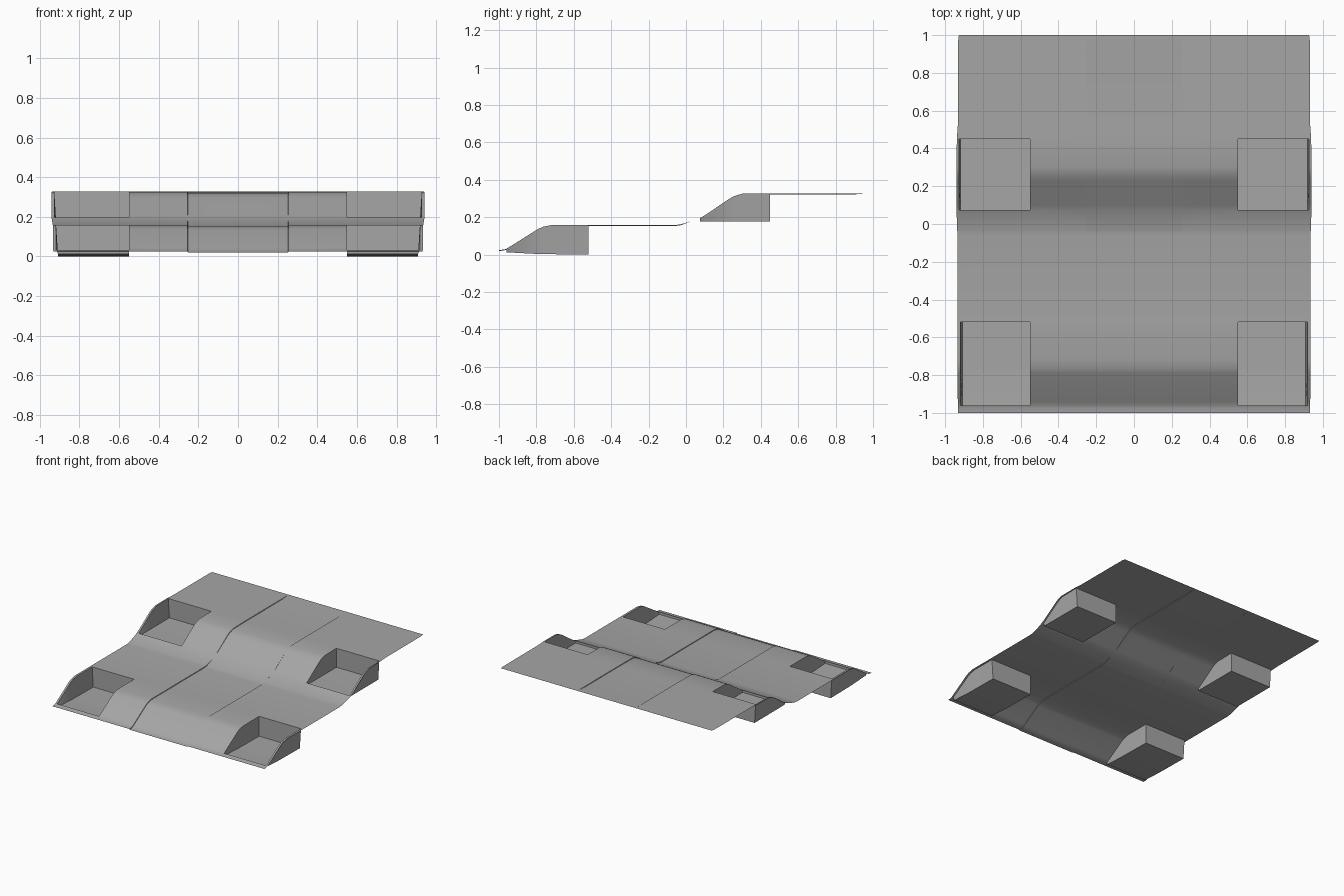
import bpy
import bmesh

cube = bpy.data.objects.get("Cube")
if cube:
    bpy.data.objects.remove(cube)

grey = bpy.data.materials.new("mid_grey")
grey.use_nodes = True
COLOUR = (0.38, 0.38, 0.38, 1)
grey.diffuse_color = COLOUR
grey.node_tree.nodes["Principled BSDF"].inputs["Base Color"].default_value = COLOUR

# Side profile of the sheet: y, z, half width
PROFILE = [
    (-1.0, 0.025, 0.932), (-0.975, 0.027, 0.932), (-0.96, 0.032, 0.933),
    (-0.94, 0.044, 0.933), (-0.79, 0.138, 0.934), (-0.765, 0.149, 0.934),
    (-0.72, 0.158, 0.935), (-0.52, 0.158, 0.935), (-0.06, 0.158, 0.935),
    (-0.03, 0.162, 0.936), (0.03, 0.179, 0.938), (0.075, 0.196, 0.941),
    (0.10, 0.210, 0.941), (0.23, 0.298, 0.941), (0.26, 0.314, 0.941),
    (0.30, 0.326, 0.940), (0.45, 0.328, 0.938), (0.52, 0.328, 0.933),
    (0.91, 0.328, 0.932), (0.97, 0.328, 0.931), (1.0, 0.328, 0.926),
]
SEAM = 0.255
WELL_INNER = 0.55

# Wells: front y, back y, outer x at floor, floor heights at front / middle / back
WELLS = {
    "front_well": (-0.96, -0.52, 0.908, (0.013, 0.004, 0.0)),
    "rear_well": (0.075, 0.45, 0.918, (0.178, 0.177, 0.177)),
}


def loft(name, rows, skip=None, caps=False):
    """Skin rows of points, mirror the result across x and smooth its bends."""
    bm = bmesh.new()
    grid = [[bm.verts.new(p) for p in row] for row in rows]
    for r in range(len(grid) - 1):
        for c in range(len(grid[0]) - 1):
            if skip and skip(r, c):
                continue
            bm.faces.new((grid[r][c], grid[r][c + 1],
                          grid[r + 1][c + 1], grid[r + 1][c]))
    if caps:
        bm.faces.new(grid[0][::-1])
        bm.faces.new(grid[-1])
    bmesh.ops.delete(bm, geom=[v for v in bm.verts if not v.link_faces],
                     context="VERTS")
    mesh = bpy.data.meshes.new(name)
    bm.to_mesh(mesh)
    bm.free()
    mesh.materials.append(grey)
    obj = bpy.data.objects.new(name, mesh)
    bpy.context.collection.objects.link(obj)
    mirror = obj.modifiers.new("mirror", "MIRROR")
    mirror.merge_threshold = 0.0005
    bpy.ops.object.select_all(action="DESELECT")
    obj.select_set(True)
    bpy.context.view_layer.objects.active = obj
    bpy.ops.object.shade_smooth_by_angle(angle=0.5)
    return obj


def in_well(y):
    return any(w[0] <= y < w[1] for w in WELLS.values())


def rim_x(y):
    return 0.918 if y < 0 else 0.927


# Stepped sheet with a slightly sunken centre strip and openings for the wells
rows = []
for y, z, half in PROFILE:
    flush = 0.02 < y < 0.2 or y > 0.92
    low = z - (0 if flush else 0.005)
    rows.append([(0, y, low), (SEAM - 0.002, y, low), (SEAM, y, z),
                 (WELL_INNER, y, z), (rim_x(y), y, z), (half, y, z)])
loft("stepped_sheet", rows,
     skip=lambda r, c: c == 3 and in_well(PROFILE[r][0]))

# Open-topped wells below the sheet, following its profile along their rims
for name, (front, back, outer, floor) in WELLS.items():
    rows = []
    for y, z, half in PROFILE:
        if front <= y <= back:
            t = (y - front) / (back - front)
            if t < 0.3:
                f = floor[0] + (floor[1] - floor[0]) * t / 0.3
            else:
                f = floor[1] + (floor[2] - floor[1]) * (t - 0.3) / 0.7
            rows.append([(WELL_INNER, y, z), (WELL_INNER, y, f),
                         (outer, y, f), (rim_x(y), y, z)])
    loft(name, rows, caps=True)
